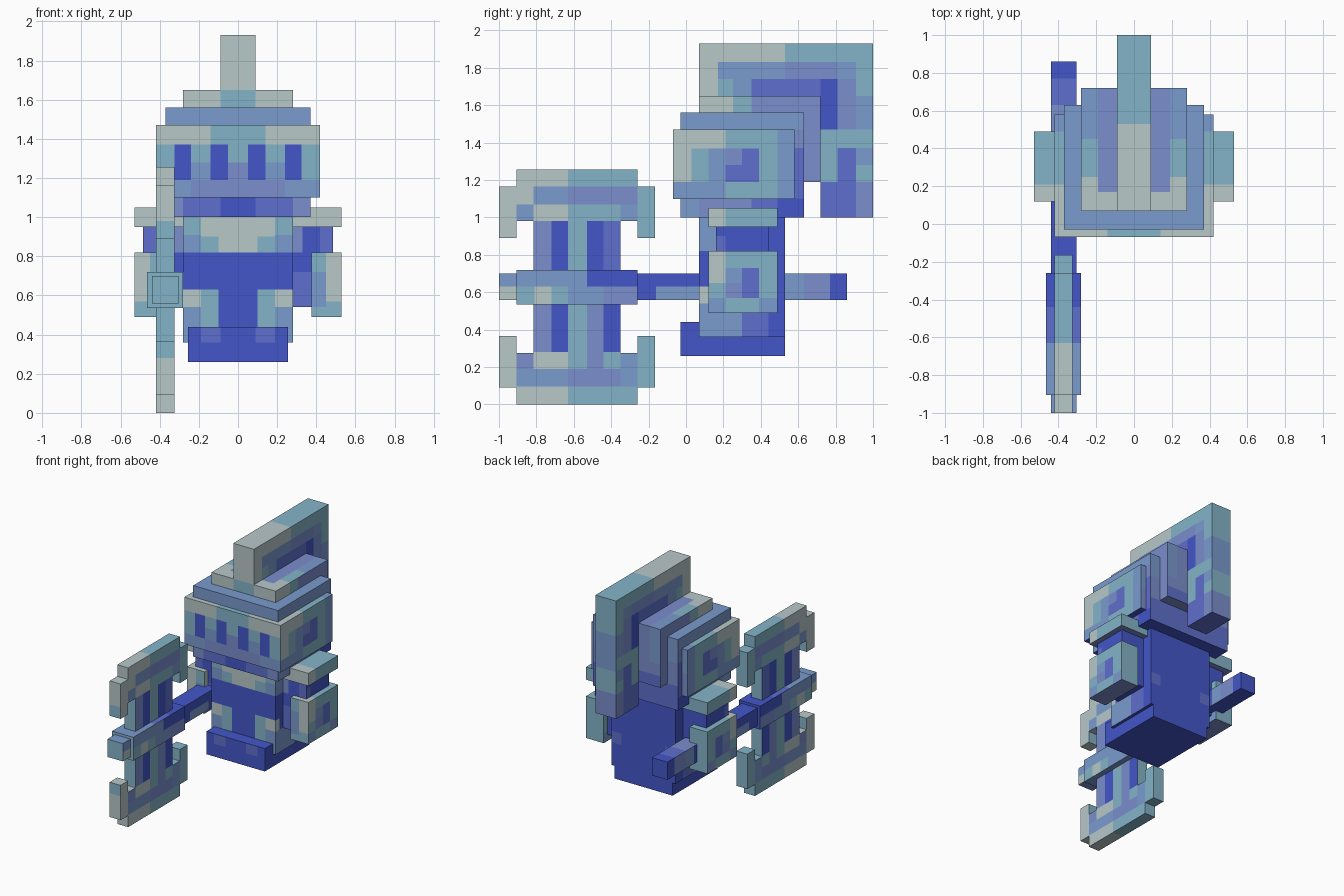
import bpy, bmesh

# Palette: short key -> (name, sRGB)
PALETTE = {
    'D': ("deep_blue", (67, 86, 200)),
    'B': ("blue", (95, 111, 205)),
    'P': ("periwinkle", (123, 142, 205)),
    'S': ("steel_blue", (122, 155, 206)),
    'T': ("teal", (132, 180, 200)),
    'G': ("pale_grey", (184, 200, 201)),
}
KEYS = list(PALETTE)


def linear(c):
    c /= 255
    return c / 12.92 if c <= 0.04045 else ((c + 0.055) / 1.055) ** 2.4


MATS = []
for label, rgb in PALETTE.values():
    m = bpy.data.materials.new(label)
    m.diffuse_color = (*[linear(c) for c in rgb], 1)
    MATS.append(m)

# Face groups: Side, Front, bacK, Top, Under; each maps to its two axes
AXES = {'S': (1, 2), 'F': (0, 2), 'K': (0, 2), 'T': (0, 1), 'U': (0, 1)}


def group(n):
    if abs(n.x) > 0.5:
        return 'S'
    if abs(n.y) > 0.5:
        return 'F' if n.y < 0 else 'K'
    return 'T' if n.z > 0 else 'U'


def prism(name, x0, x1, outline, base, paint=()):
    """Extrude a (y, z) outline along x, cut it at patch borders and paint the patches.
    Patch: (colour, face groups, a0, a1, b0, b1); x is measured as distance from the middle."""
    bm = bmesh.new()
    f = bm.faces.new([bm.verts.new((x0, y, z)) for y, z in outline])
    ext = bmesh.ops.extrude_face_region(bm, geom=[f])
    for v in ext['geom']:
        if isinstance(v, bmesh.types.BMVert):
            v.co.x = x1
    bmesh.ops.recalc_face_normals(bm, faces=bm.faces)
    cuts = set()
    for _, sides, a0, a1, b0, b1 in paint:
        for s in sides:
            for axis, vals in zip(AXES[s], ((a0, a1), (b0, b1))):
                for v in vals:
                    cuts.add((axis, round(v, 3)))
                    if axis == 0:
                        cuts.add((0, round(-v, 3)))
    for axis, v in sorted(cuts):
        lo = min(q.co[axis] for q in bm.verts)
        hi = max(q.co[axis] for q in bm.verts)
        if lo + 0.004 < v < hi - 0.004:
            co, no = [0, 0, 0], [0, 0, 0]
            co[axis], no[axis] = v, 1
            bmesh.ops.bisect_plane(bm, geom=bm.verts[:] + bm.edges[:] + bm.faces[:],
                                   dist=1e-5, plane_co=co, plane_no=no)
    bm.normal_update()
    for f in bm.faces:
        c, g, key = f.calc_center_median(), group(f.normal), base
        for k, sides, a0, a1, b0, b1 in paint:
            if g in sides:
                i, j = AXES[g]
                a = abs(c[i]) if i == 0 else c[i]
                if a0 < a < a1 and b0 < c[j] < b1:
                    key = k
        f.material_index = KEYS.index(key)
    me = bpy.data.meshes.new(name)
    bm.to_mesh(me)
    bm.free()
    for m in MATS:
        me.materials.append(m)
    ob = bpy.data.objects.new(name, me)
    bpy.context.collection.objects.link(ob)
    return ob


def box(name, x0, x1, y0, y1, z0, z1, base, paint=()):
    return prism(name, x0, x1, [(y0, z0), (y1, z0), (y1, z1), (y0, z1)], base, paint)


# Feet block and torso
box("feet", -.255, .255, -.03, .53, .26, .44, 'D', [
    ('B', 'F', .09, .19, .36, .44)])
box("torso", -.28, .28, .07, .53, .36, 1.0, 'D', [
    ('T', 'F', .19, .28, .91, 1.0), ('G', 'F', 0, .19, .82, 1.0),
    ('T', 'F', .10, .19, .82, .90), ('S', 'F', .19, .28, .82, .91),
    ('T', 'F', .10, .19, .44, .63), ('G', 'F', .19, .28, .54, .63),
    ('S', 'F', .19, .28, .36, .54), ('S', 'S', .07, .30, .36, .54),
    ('B', 'S', .30, .44, .36, .54), ('G', 'S', .07, .12, .54, .63),
    ('S', 'S', .07, .16, .82, 1.0), ('B', 'K', .19, .28, .54, .63)])

# Helmet: rim, face guard and cap as nested blocks
box("helmet_rim", -.37, .37, -.03, .63, 1.0, 1.56, 'S', [
    ('B', 'F', .09, .28, 1.0, 1.1), ('P', 'F', .28, .37, 1.0, 1.1),
    ('D', 'F', 0, .09, 1.0, 1.1), ('P', 'S', .07, .35, 1.0, 1.1),
    ('B', 'S', .35, .49, 1.0, 1.1), ('D', 'S', .49, .63, 1.0, 1.1),
    ('B', 'S', .49, .63, 1.1, 1.37), ('P', 'S', .49, .63, 1.37, 1.47),
    ('P', 'K', 0, .37, 1.19, 1.37), ('B', 'K', 0, .37, 1.0, 1.19),
    ('D', 'U', 0, .37, -.03, .63)])
box("face_guard", -.42, .42, -.07, .58, 1.1, 1.47, 'S', [
    ('G', 'F', .14, .42, 1.37, 1.47), ('T', 'F', 0, .14, 1.37, 1.47),
    ('T', 'F', 0, .24, 1.28, 1.37), ('T', 'F', .325, .42, 1.19, 1.37),
    ('P', 'F', 0, .05, 1.19, 1.28), ('P', 'F', 0, .24, 1.1, 1.19),
    ('D', 'F', .05, .14, 1.19, 1.37), ('D', 'F', .24, .325, 1.19, 1.37),
    ('G', 'S', -.07, .21, 1.37, 1.47), ('G', 'S', -.07, .03, 1.19, 1.37),
    ('T', 'S', .21, .49, 1.37, 1.47), ('T', 'S', .39, .49, 1.1, 1.37),
    ('T', 'S', .03, .12, 1.19, 1.37), ('T', 'S', .21, .39, 1.1, 1.19),
    ('P', 'S', .21, .39, 1.28, 1.37), ('B', 'S', .21, .39, 1.19, 1.28),
    ('B', 'S', .30, .39, 1.28, 1.37),
    ('G', 'T', .14, .42, -.07, .21), ('T', 'T', 0, .14, -.07, .21),
    ('T', 'T', .37, .42, .21, .49), ('P', 'K', 0, .42, 1.1, 1.28),
    ('D', 'U', 0, .42, -.07, .58)])
box("helmet_cap", -.28, .28, .07, .72, 1.19, 1.65, 'P', [
    ('G', 'F', .09, .28, 1.56, 1.65), ('T', 'F', 0, .09, 1.56, 1.65),
    ('G', 'S', .07, .25, 1.56, 1.65), ('T', 'S', .25, .35, 1.56, 1.65),
    ('G', 'T', .09, .28, .07, .17), ('G', 'T', .19, .28, .17, .25),
    ('T', 'T', .19, .28, .25, .45), ('S', 'T', .19, .28, .45, .72),
    ('S', 'K', .19, .28, 1.37, 1.65), ('B', 'K', 0, .28, 1.19, 1.28)])

# Crest sweeping back and down behind the helmet
prism("crest", -.09, .09,
      [(.07, 1.65), (.72, 1.65), (.72, 1.0), (1.0, 1.0), (1.0, 1.93), (.07, 1.93)], 'T', [
          ('G', 'S', .07, .53, 1.83, 1.93), ('G', 'S', .07, .17, 1.65, 1.83),
          ('S', 'S', .17, .53, 1.74, 1.83), ('P', 'S', .53, .81, 1.74, 1.83),
          ('S', 'S', .81, .91, 1.74, 1.83), ('S', 'S', .25, .35, 1.65, 1.74),
          ('B', 'S', .35, .72, 1.65, 1.74), ('D', 'S', .72, .81, 1.47, 1.74),
          ('P', 'S', .81, .91, 1.47, 1.74), ('S', 'S', .91, 1.0, 1.47, 1.65),
          ('B', 'S', .81, .91, 1.19, 1.37), ('S', 'S', .91, 1.0, 1.28, 1.37),
          ('B', 'S', .72, .91, 1.0, 1.19), ('P', 'S', .91, 1.0, 1.0, 1.19),
          ('G', 'F', 0, .09, 1.65, 1.93), ('G', 'T', 0, .09, .07, .53),
          ('S', 'K', 0, .09, 1.37, 1.65), ('P', 'K', 0, .09, 1.0, 1.19),
          ('B', 'U', 0, .09, .72, 1.0), ('B', 'F', 0, .09, 1.0, 1.19)])

# Arms: shoulder plate, upper arm and cuff on both sides
for side, tag in ((1, "left"), (-1, "right")):
    def limb(name, a, b, *rest):
        x0, x1 = sorted((a * side, b * side))
        box(tag + "_" + name, x0, x1, *rest)

    limb("shoulder_plate", .28, .53, .12, .49, .95, 1.05, 'T', [
        ('G', 'F', .28, .53, .95, 1.05), ('G', 'S', .12, .21, .95, 1.05),
        ('G', 'T', .28, .53, .12, .21), ('P', 'U', .28, .53, .12, .49)])
    limb("arm", .28, .485, .16, .44, .54, .95, 'D', [
        ('B', 'F', .42, .485, .54, .95), ('P', 'F', .28, .33, .82, .95),
        ('B', 'F', .28, .42, .54, .72), ('B', 'S', .16, .21, .82, .90)])
    limb("cuff", .375, .53, .12, .49, .49, .82, 'T', [
        ('G', 'F', .45, .53, .57, .82), ('S', 'F', .375, .45, .54, .72),
        ('G', 'S', .12, .21, .65, .82), ('S', 'S', .12, .21, .49, .57),
        ('S', 'S', .21, .39, .65, .73), ('P', 'S', .21, .30, .57, .65),
        ('B', 'S', .30, .39, .57, .73), ('S', 'S', .39, .49, .49, .57),
        ('G', 'T', .375, .53, .12, .21), ('P', 'U', .375, .53, .12, .49)])

# Polearm: shaft, collar and double axe head
box("polearm_shaft", -.44, -.305, -1.0, .86, .56, .70, 'D', [
    ('G', 'S', -1.0, -.905, .56, .63), ('S', 'S', -1.0, -.905, .63, .70),
    ('S', 'S', -.16, .07, .56, .63), ('S', 'S', .53, .63, .56, .70),
    ('P', 'S', .63, .77, .56, .70), ('B', 'T', .30, .44, .63, .77),
    ('P', 'T', .30, .44, .45, .63), ('T', 'F', .30, .44, .56, .70),
    ('S', 'T', .30, .44, -1.0, -.905), ('P', 'U', .30, .44, -1.0, -.63)])
box("polearm_collar", -.465, -.28, -.905, -.26, .535, .72, 'D', [
    ('S', 'S', -.905, -.53, .63, .72), ('T', 'S', -.905, -.63, .535, .63),
    ('G', 'S', -.81, -.72, .535, .63), ('S', 'S', -.63, -.44, .535, .63),
    ('P', 'S', -.44, -.26, .535, .63), ('S', 'T', .28, .465, -.905, -.63),
    ('B', 'T', .28, .465, -.63, -.44), ('T', 'F', .28, .465, .535, .72),
    ('S', 'U', .28, .465, -.905, -.26)])

MID = .628
upper = [(-.35, .98), (-.26, .98), (-.26, .89), (-.165, .89), (-.165, 1.165), (-.26, 1.165),
         (-.26, 1.256), (-.905, 1.256), (-.905, 1.165), (-1.0, 1.165), (-1.0, .89),
         (-.905, .89), (-.905, .98), (-.815, .98)]
lower = [(y, 2 * MID - z) for y, z in reversed(upper)]
prism("axe_head", -.42, -.325, upper + lower, 'T', [
    ('G', 'S', -1.0, -.63, 0, 1.256), ('G', 'TU', .325, .42, -1.0, -.63),
    ('G', 'F', .325, .42, .98, 1.256), ('G', 'F', .325, .42, 0, .28),
    ('S', 'S', -.815, -.63, 1.07, 1.165), ('P', 'S', -.63, -.26, 1.07, 1.165),
    ('S', 'S', -.905, -.63, .095, .19), ('P', 'S', -.63, -.35, .095, .19),
    ('S', 'S', -.35, -.26, .095, .28), ('P', 'S', -.905, -.815, .19, .28),
    ('S', 'S', -.905, -.815, .98, 1.07), ('S', 'S', -.35, -.26, .98, 1.07),
    ('P', 'S', -.815, -.72, .28, .98), ('D', 'S', -.72, -.63, .28, .98),
    ('D', 'S', -.53, -.44, .72, .98), ('B', 'S', -.44, -.35, .72, .98),
    ('P', 'S', -.53, -.44, .19, .535), ('D', 'S', -.44, -.35, .28, .535)])
